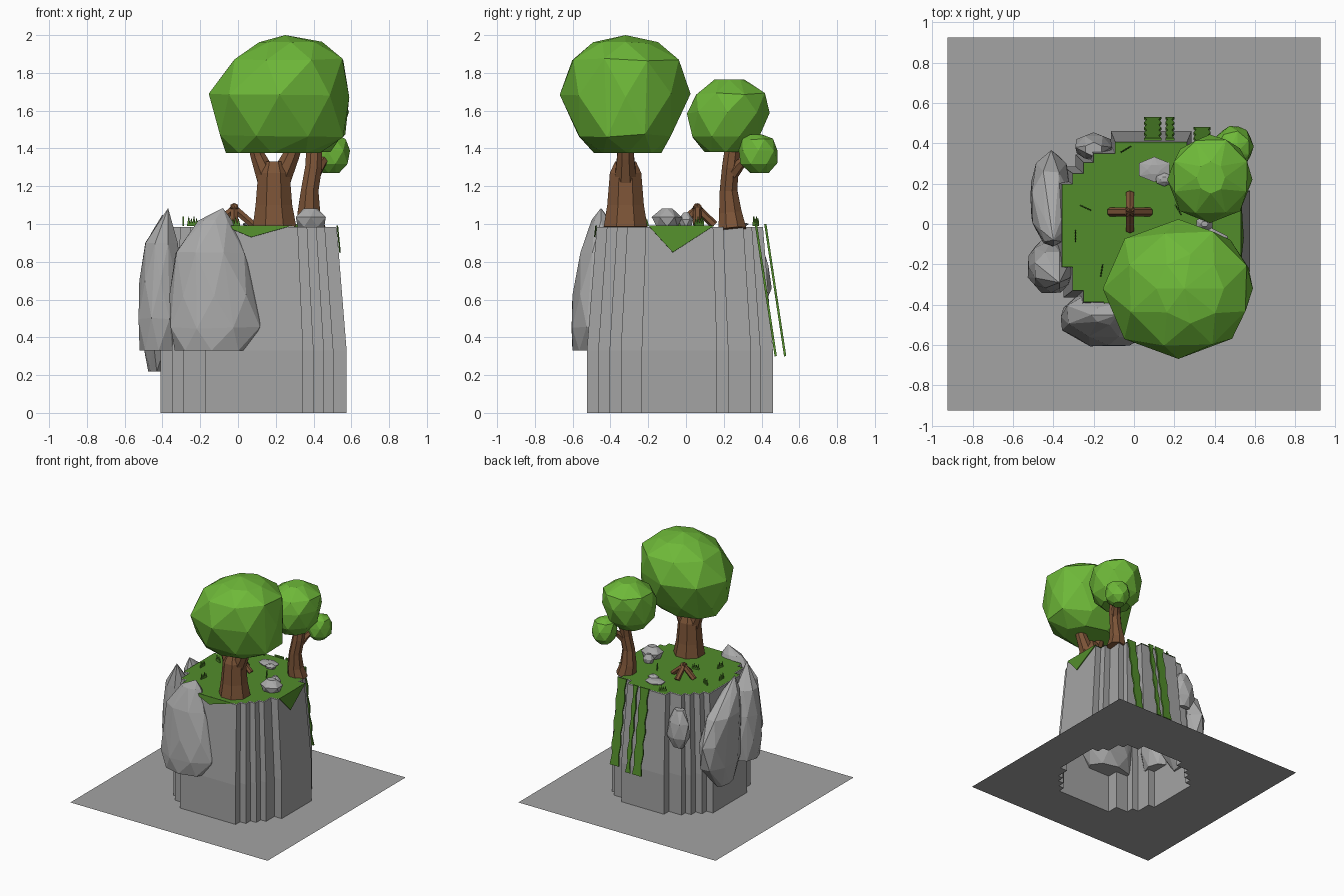
import bpy, bmesh, math, random
from mathutils import Vector

if "Cube" in bpy.data.objects:
    bpy.data.objects.remove(bpy.data.objects["Cube"])

random.seed(4)


def mat(name, r, g, b):
    m = bpy.data.materials.new(name)
    m.diffuse_color = (r, g, b, 1)
    m.use_nodes = True
    m.node_tree.nodes["Principled BSDF"].inputs["Base Color"].default_value = m.diffuse_color
    return m


STONE = mat("cliff grey", 0.37, 0.37, 0.37)
ROCK = mat("rock grey", 0.40, 0.40, 0.40)
GRASS = mat("grass green", 0.085, 0.265, 0.024)
LEAF = mat("leaf green", 0.155, 0.48, 0.04)
BARK = mat("bark brown", 0.20, 0.088, 0.038)


def finish(name, bm, material, recalc=True):
    if recalc:
        bmesh.ops.recalc_face_normals(bm, faces=bm.faces)
    me = bpy.data.meshes.new(name)
    bm.to_mesh(me)
    bm.free()
    me.materials.append(material)
    ob = bpy.data.objects.new(name, me)
    bpy.context.collection.objects.link(ob)
    return ob


def blob(name, rings, material, n=8, jitter=0.03):
    """Faceted convex lump through elliptical rings (z, cx, cy, rx, ry)."""
    bm = bmesh.new()
    for k, (z, cx, cy, rx, ry) in enumerate(rings):
        if rx == 0:
            bm.verts.new((cx, cy, z))
            continue
        s = 1 / math.cos(math.pi / n) if k % 2 else 1
        for i in range(n):
            a = 2 * math.pi * (i + 0.5 * (k % 2)) / n
            f = s * random.uniform(1 - jitter, 1 + jitter * 0.5)
            dz = random.uniform(-jitter, jitter) * rx if 0 < k < len(rings) - 1 else 0
            bm.verts.new((cx + rx * f * math.cos(a), cy + ry * f * math.sin(a), z + dz))
    out = bmesh.ops.convex_hull(bm, input=bm.verts)
    junk = set(out["geom_interior"]) | set(out["geom_unused"])
    bmesh.ops.delete(bm, geom=[v for v in junk if isinstance(v, bmesh.types.BMVert)], context="VERTS")
    return finish(name, bm, material)


def tube(bm, path, n=8):
    """Tapered limb through points (x, y, z, radius)."""
    pts = [Vector(p[:3]) for p in path]
    loops = []
    for i, p in enumerate(pts):
        d = pts[min(i + 1, len(pts) - 1)] - pts[max(i - 1, 0)]
        q = Vector((0, 0, 1)).rotation_difference(d.normalized())
        loops.append([bm.verts.new(p + q @ Vector((path[i][3] * math.cos(2 * math.pi * (k + 0.5) / n),
                                                   path[i][3] * math.sin(2 * math.pi * (k + 0.5) / n), 0)))
                      for k in range(n)])
    for a, b in zip(loops, loops[1:]):
        for k in range(n):
            bm.faces.new((a[k], a[(k + 1) % n], b[(k + 1) % n], b[k]))
    bm.faces.new(loops[0][::-1])
    bm.faces.new(loops[-1])


def plate(name, points, thickness, material):
    """Flat polygon given a little thickness."""
    bm = bmesh.new()
    bm.faces.new([bm.verts.new(p) for p in points])
    ob = finish(name, bm, material, False)
    mod = ob.modifiers.new("thickness", "SOLIDIFY")
    mod.thickness = thickness
    mod.offset = 0
    return ob


# Cliff outline at the foot: four flat sides joined by stepped corners
OUTLINE = [(.345, -.525), (.345, -.465), (.40, -.465), (.40, -.405), (.455, -.405), (.455, -.345),
           (.505, -.345), (.505, -.235), (.575, -.235),
           (.575, .165), (.515, .165), (.515, .225), (.455, .225), (.455, .345), (.40, .345),
           (.40, .395), (.285, .395), (.285, .46),
           (-.115, .46), (-.115, .395), (-.235, .395), (-.235, .345), (-.29, .345), (-.29, .285),
           (-.35, .285), (-.35, .225), (-.41, .225),
           (-.41, -.235), (-.35, -.235), (-.35, -.365), (-.29, -.365), (-.29, -.43),
           (-.175, -.43), (-.175, -.525)]
CX, CY, TAPER = 0.0825, -0.0325, 0.893


def loop(bm, z, s):
    return [bm.verts.new((CX + (x - CX) * s, CY + (y - CY) * s, z)) for x, y in OUTLINE]


# Cliff walls: upright to 0.33, then leaning in
bm = bmesh.new()
rows = [loop(bm, 0, 1), loop(bm, .33, 1), loop(bm, .985, TAPER)]
m = len(OUTLINE)
for a, b in zip(rows, rows[1:]):
    for k in range(m):
        bm.faces.new((a[k], a[(k + 1) % m], b[(k + 1) % m], b[k]))
bm.faces.new(rows[-1])
finish("cliff", bm, STONE, False)

# Grass cap
bm = bmesh.new()
bm.faces.new(loop(bm, .992, TAPER))
finish("grass_cap", bm, GRASS, False)

# Ground sheet with a hole under the cliff
bm = bmesh.new()
G = .925
square = [bm.verts.new((x, y, 0)) for x, y in ((-G, -G), (G, -G), (G, G), (-G, G))]
edges = []
for ring in (square, loop(bm, 0, 1)):
    edges += [bm.edges.new((ring[i], ring[(i + 1) % len(ring)])) for i in range(len(ring))]
bmesh.ops.triangle_fill(bm, use_beauty=True, use_dissolve=False, edges=edges, normal=(0, 0, 1))
finish("ground_sheet", bm, STONE, False)

# Grass flaps hanging over the rim
plate("front_grass_flap", [(-.08, -.476, .992), (.07, -.483, .93), (.29, -.476, .992)], .008, GRASS)
plate("right_grass_flap", [(.526, -.2, .992), (.54, -.07, .85), (.526, .15, .992)], .008, GRASS)

# Hanging vines on the back: zigzag strips lying along the lean
for i, (x0, x1, y) in enumerate([(.05, .135, .42), (.155, .2, .42), (.295, .38, .37)]):
    rows_z = [1.0 - .7 * t / 8 for t in range(9)]
    left = [(x0 + .012 * (t % 2), y + .15 * (1 - z), z) for t, z in enumerate(rows_z)]
    right = [(x1 - .012 * (t % 2), y + .15 * (1 - z), z) for t, z in enumerate(rows_z)]
    plate(f"vine_{i + 1}", left + right[::-1], .012, GRASS)

# Boulders leaning on the cliff
blob("front_boulder", [(.33, -.14, -.48, .2, .12), (.45, -.12, -.47, .235, .135), (.62, -.125, -.46, .235, .14),
                       (.85, -.15, -.45, .18, .11), (1.02, -.12, -.45, .09, .05), (1.085, -.08, -.45, 0, 0)], ROCK)
blob("left_boulder", [(.22, -.43, .10, .045, .10), (.40, -.41, .12, .1, .21), (.6, -.41, .13, .105, .24),
                      (.8, -.41, .08, .095, .18), (.95, -.40, -.03, .06, .08), (1.05, -.40, -.08, 0, 0)], ROCK)
blob("corner_boulder", [(.33, -.42, -.2, .1, .12), (.5, -.41, -.21, .115, .13), (.7, -.41, -.21, .115, .13),
                        (.9, -.405, -.23, .085, .09), (1.085, -.37, -.29, 0, 0)], ROCK)
blob("back_boulder", [(.57, -.2, .39, .05, .03), (.66, -.2, .385, .085, .06), (.78, -.2, .38, .09, .065),
                      (.88, -.2, .37, .04, .03)], ROCK, n=6)

# Stones lying on the grass
for i, (x, y, rx, ry, h) in enumerate([(.385, -.1, .08, .07, .092), (.35, 0, .04, .035, .07),
                                       (.1, .27, .075, .055, .022), (.15, .22, .04, .03, .035)]):
    blob(f"stone_{i + 1}", [(.985, x, y, rx * .9, ry * .9), (.99 + h * .5, x, y, rx, ry),
                            (.99 + h, x, y, rx * .45, ry * .45)], ROCK, n=6)

# Big tree: forked trunk and crown
bm = bmesh.new()
tube(bm, [(.193, -.32, .985, .125), (.19, -.32, 1.1, .105), (.19, -.32, 1.27, .09), (.19, -.32, 1.33, .06)])
tube(bm, [(.165, -.32, 1.22, .065), (.105, -.32, 1.36, .042), (.09, -.32, 1.42, .04)])
tube(bm, [(.215, -.32, 1.22, .065), (.28, -.32, 1.36, .048), (.30, -.32, 1.42, .045)])
finish("big_tree_trunk", bm, BARK)
blob("big_tree_crown", [(1.375, .18, -.31, .25, .18), (1.47, .235, -.32, .33, .245), (1.68, .22, -.32, .375, .35),
                        (1.87, .27, -.32, .29, .28), (1.96, .28, -.32, .17, .17), (2.0, .25, -.32, 0, 0)], LEAF)

# Small tree: curved trunk, side branch and two crowns
bm = bmesh.new()
tube(bm, [(.39, .245, .97, .08), (.375, .235, 1.06, .065), (.38, .225, 1.18, .05),
          (.40, .235, 1.3, .048), (.405, .25, 1.42, .045)])
tube(bm, [(.40, .235, 1.25, .035), (.44, .29, 1.32, .027), (.48, .35, 1.37, .022)], 6)
finish("small_tree_trunk", bm, BARK)
blob("small_tree_crown", [(1.38, .37, .21, .12, .11), (1.46, .37, .21, .175, .175), (1.59, .375, .22, .212, .22),
                          (1.69, .38, .235, .18, .18), (1.765, .38, .23, .07, .08)], LEAF)
blob("side_crown", [(1.27, .49, .39, .045, .05), (1.32, .495, .385, .085, .09), (1.39, .495, .383, .1, .104),
                    (1.45, .495, .38, .075, .075), (1.475, .495, .37, .03, .03)], LEAF, n=7)

# Campfire: four leaning logs
bm = bmesh.new()
for k in range(4):
    c, s = round(math.cos(k * math.pi / 2)), round(math.sin(k * math.pi / 2))
    tube(bm, [(-.02 + .1 * c, .06 + .09 * s, .995, .022), (-.02 - .015 * c, .06 - .015 * s, 1.095, .022)], 6)
finish("campfire_logs", bm, BARK)

# Grass tufts: thin jagged blades
for i, (x, y, dx, dy) in enumerate([(-.04, .37, .05, .03), (-.24, .08, .055, -.025), (-.29, -.06, 0, .06),
                                    (-.16, -.23, .01, .06), (.22, .07, .03, -.05), (-.02, -.1, .06, .01)]):
    top = [(x + dx * (t / 8 - .5), y + dy * (t / 8 - .5), 1.0 if t % 2 == 0 else 1.03 + .01 * (t % 4 == 1))
           for t in range(9)]
    base = [(x + dx * .5, y + dy * .5, .99), (x - dx * .5, y - dy * .5, .99)]
    plate(f"grass_tuft_{i + 1}", top + base, .006, GRASS)
